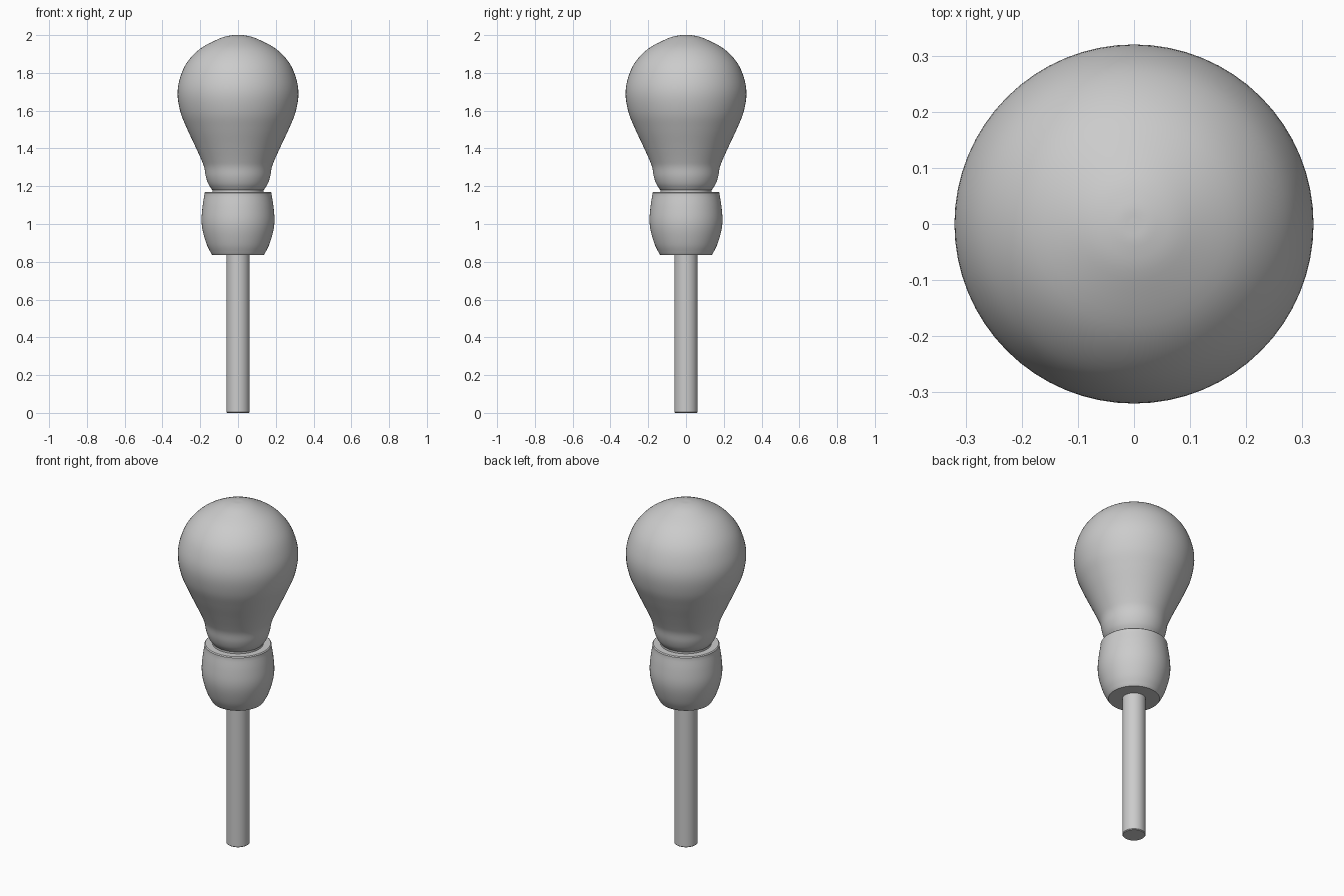
import bpy, bmesh, math
from mathutils import Vector

if "Cube" in bpy.data.objects:
    bpy.data.objects.remove(bpy.data.objects["Cube"])


def smooth_profile(pts, steps=5):
    """Catmull-Rom curve through (radius, z) points."""
    p = [Vector(q) for q in pts]
    p = [p[0] * 2 - p[1]] + p + [p[-1] * 2 - p[-2]]
    out = []
    for i in range(1, len(p) - 2):
        a, b, c, d = p[i - 1:i + 3]
        for s in range(steps):
            t = s / steps
            q = (b * 2 + (c - a) * t + (a * 2 - b * 5 + c * 4 - d) * t ** 2
                 + (b * 3 - a - c * 3 + d) * t ** 3) * 0.5
            out.append((max(q.x, 0), q.y))
    return out + [tuple(pts[-1])]


def lathe(name, profile, segs=64):
    """Revolve a profile, listed bottom to top, around z."""
    bm = bmesh.new()
    verts = [bm.verts.new((r, 0, z)) for r, z in profile]
    edges = [bm.edges.new(e) for e in zip(verts, verts[1:])]
    bmesh.ops.spin(bm, geom=verts + edges, cent=(0, 0, 0), axis=(0, 0, 1),
                   angle=math.tau, steps=segs, use_duplicate=False)
    bmesh.ops.remove_doubles(bm, verts=bm.verts[:], dist=1e-5)
    bmesh.ops.recalc_face_normals(bm, faces=bm.faces[:])
    mesh = bpy.data.meshes.new(name)
    bm.to_mesh(mesh)
    bm.free()
    obj = bpy.data.objects.new(name, mesh)
    bpy.context.collection.objects.link(obj)
    bpy.ops.object.select_all(action='DESELECT')
    obj.select_set(True)
    bpy.context.view_layer.objects.active = obj
    bpy.ops.object.shade_smooth_by_angle(angle=math.radians(35))
    return obj


# Straight round shaft
lathe("shaft", [(0, 0), (0.058, 0), (0.062, 0.004), (0.062, 0.85), (0, 0.85)])

# Barrel-shaped collar with a flat top lip
collar = smooth_profile([(0.141, 0.842), (0.165, 0.89), (0.186, 0.96),
                         (0.193, 1.02), (0.188, 1.09), (0.178, 1.155)])
lathe("collar", [(0, 0.836), (0.136, 0.836)] + collar
      + [(0.178, 1.165), (0.173, 1.17), (0, 1.17)])

# Thin washer between collar and grip
lathe("washer", [(0, 1.165), (0.136, 1.165), (0.136, 1.185), (0, 1.185)])

# Pear-shaped grip: flared neck, then rounded head
neck = smooth_profile([(0.139, 1.184), (0.157, 1.212), (0.17, 1.25),
                       (0.179, 1.3), (0.194, 1.34), (0.228, 1.415),
                       (0.27, 1.505), (0.304, 1.59), (0.32, 1.685),
                       (0.308, 1.77), (0.27, 1.855), (0.2, 1.928),
                       (0.1, 1.981), (0.04, 1.998), (0, 2.0)])
lathe("grip", [(0, 1.18), (0.135, 1.18)] + neck)
